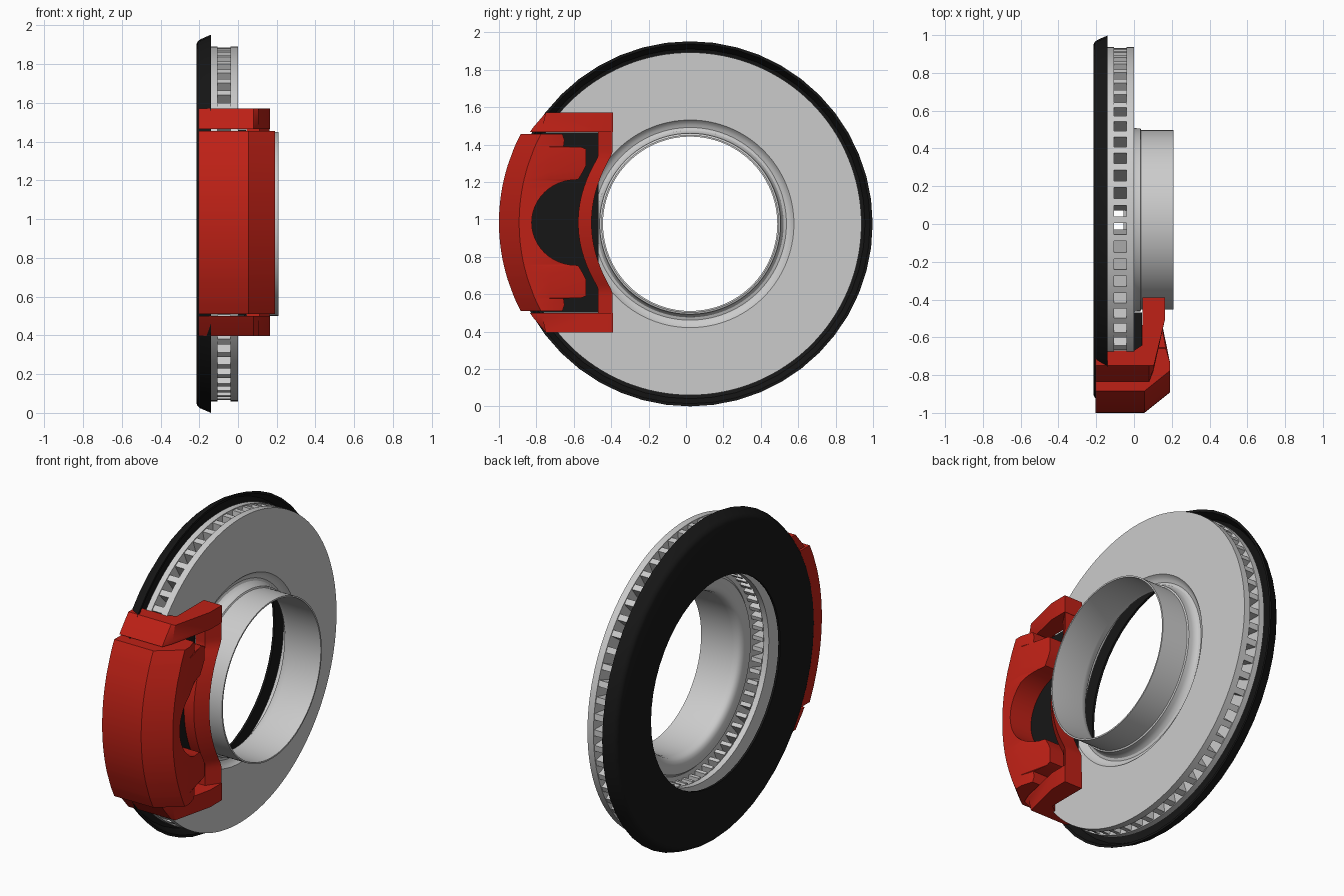
import bpy, bmesh, math

if "Cube" in bpy.data.objects:
    bpy.data.objects.remove(bpy.data.objects["Cube"])

CY, CZ = 0.022, 0.976      # wheel axis (runs along x)
KZ = 0.983                 # caliper mid height


def material(name, rgb):
    m = bpy.data.materials.new(name)
    m.diffuse_color = (*rgb, 1)
    m.use_nodes = True
    m.node_tree.nodes["Principled BSDF"].inputs["Base Color"].default_value = m.diffuse_color
    return m


RED = material("red_paint", (0.52, 0.015, 0.008))
BLACK = material("black_metal", (0.008, 0.008, 0.008))


def finish(name, bm, mat=None, angle=30, bevel=0):
    bmesh.ops.recalc_face_normals(bm, faces=bm.faces)
    me = bpy.data.meshes.new(name)
    bm.to_mesh(me)
    bm.free()
    for p in me.polygons:
        p.use_smooth = True
    me.set_sharp_from_angle(angle=math.radians(angle))
    ob = bpy.data.objects.new(name, me)
    bpy.context.collection.objects.link(ob)
    if mat:
        me.materials.append(mat)
    if bevel:
        b = ob.modifiers.new("soft_edges", 'BEVEL')
        b.width, b.segments = bevel, 2
        b.limit_method, b.angle_limit = 'ANGLE', math.radians(35)
    return ob


def skin(bm, rings, closed=False):
    """Join equal-length rings of points into a tube, capped unless closed."""
    vs = [[bm.verts.new(p) for p in r] for r in rings]
    n, k = len(vs), len(vs[0])
    for i in range(n if closed else n - 1):
        a, b = vs[i], vs[(i + 1) % n]
        for j in range(k):
            bm.faces.new((a[j], a[(j + 1) % k], b[(j + 1) % k], b[j]))
    if not closed:
        bm.faces.new(vs[0])
        bm.faces.new(vs[-1])


def lathe(name, profile, steps, mat=None, angle=30):
    bm = bmesh.new()
    rings = []
    for i in range(steps):
        a = math.tau * i / steps
        rings.append([(x, CY + r * math.cos(a), CZ + r * math.sin(a)) for x, r in profile])
    skin(bm, rings, True)
    return finish(name, bm, mat, angle)


# Rotor: outer plate with dished neck and open hat
lathe("rotor_outer_plate_and_hat", [
    (-0.04, 0.916), (0, 0.916), (0, 0.555), (-0.012, 0.545), (-0.022, 0.53),
    (-0.027, 0.515), (-0.022, 0.50), (-0.01, 0.49), (0.01, 0.485), (0.034, 0.484),
    (0.038, 0.475), (0.21, 0.475), (0.21, 0.466), (0.0, 0.466), (-0.03, 0.472),
    (-0.045, 0.485), (-0.052, 0.505), (-0.055, 0.56), (-0.04, 0.575)], 128)
lathe("rotor_inner_plate", [
    (-0.14, 0.916), (-0.105, 0.916), (-0.105, 0.61), (-0.14, 0.61)], 128)

# Cooling vanes between the plates
bm = bmesh.new()
for i in range(60):
    a = math.tau * i / 60
    c, s = math.cos(a), math.sin(a)
    rings = []
    for x in (-0.107, -0.038):
        rings.append([(x, CY + r * c - t * s, CZ + r * s + t * c)
                      for r, t in ((0.6, -0.012), (0.91, -0.018), (0.91, 0.018), (0.6, 0.012))])
    skin(bm, rings)
finish("cooling_vanes", bm)

# Dust shield: shallow dish behind the rotor
lathe("dust_shield", [
    (-0.213, 0.615), (-0.215, 0.63), (-0.215, 0.925), (-0.209, 0.94), (-0.195, 0.952),
    (-0.14, 0.976), (-0.14, 0.962), (-0.19, 0.935), (-0.2, 0.915), (-0.2, 0.615)], 48, BLACK, 35)


def arc_y(r, d):
    return CY - math.sqrt(r * r - d * d)


# Caliper body: cross-sections stacked in z; inner edge follows the fingers
half = []
for i in range(13):
    t = math.pi / 2 * i / 12
    half.append((0.228 * math.sin(t), -0.59 - 0.235 * math.cos(t)))
half += [(0.232, -0.575), (0.27, -0.552), (0.305, -0.535), (0.393, -0.535),
         (0.403, -0.56), (0.406, -0.655), (0.44, -0.65), (0.472, -0.66)]
stations = [(-d, y) for d, y in reversed(half[1:])] + half
rings = []
for d, yi in stations:
    yo, ys = arc_y(1.022, d), arc_y(0.93, d)
    yc = yo + 0.108
    ym = max(yc + 0.004, min(-0.73, yi - 0.004))
    yi = max(yi, ym + 0.004)
    xi = 0.19 - 0.03 * max(0, yi + 0.73) / 0.1
    xi = max(xi, 0.15)
    pts = [(-0.205, yo), (0.055, yo), (0.19, yc), (0.19, ym), (xi, yi),
           (0.04, yi), (0.04, ys), (-0.205, ys)]
    rings.append([(x, y, KZ + d) for x, y in pts])
bm = bmesh.new()
skin(bm, rings)
finish("caliper_body", bm, RED, 32)

# Brake pad with outer edge following the rotor
bm = bmesh.new()
rings = []
for i in range(17):
    d = -0.48 + 0.06 * i
    rings.append([(x, y, KZ + d) for x, y in (
        (0.001, arc_y(0.925, d)), (0.042, arc_y(0.925, d)), (0.042, -0.468), (0.001, -0.468))])
skin(bm, rings)
finish("brake_pad", bm, BLACK)

# Bracket: curved strip beside the hat
bm = bmesh.new()
rings = []
for i in range(-24, 25):
    d = 0.57 * i / 24
    right = min(-0.392, -0.505 + 0.113 * (d / 0.37) ** 2)
    left = min(-0.47, -0.577 + 0.107 * (d / 0.35) ** 2)
    rings.append([(x, y, KZ + d) for x, y in (
        (0.045, left), (0.11, left), (0.163, right), (0.045, right))])
skin(bm, rings)
finish("bracket_strip", bm, RED)

# Bracket: arms reaching over the rotor at each end, outer corner sloped
outline = [(-0.205, -0.67), (0.0, -0.67), (0.045, -0.64), (0.045, -0.39), (0.165, -0.39),
           (0.165, -0.5), (0.105, -0.77), (0.08, -0.835), (-0.205, -0.835)]
for side, label in ((1, "upper"), (-1, "lower")):
    bm = bmesh.new()
    skin(bm, [[(x, max(y, lim), KZ + side * d) for x, y in outline]
              for d, lim in ((0.483, -0.84), (0.505, -0.82), (0.587, -0.75))])
    finish("bracket_arm_" + label, bm, RED, 30)
